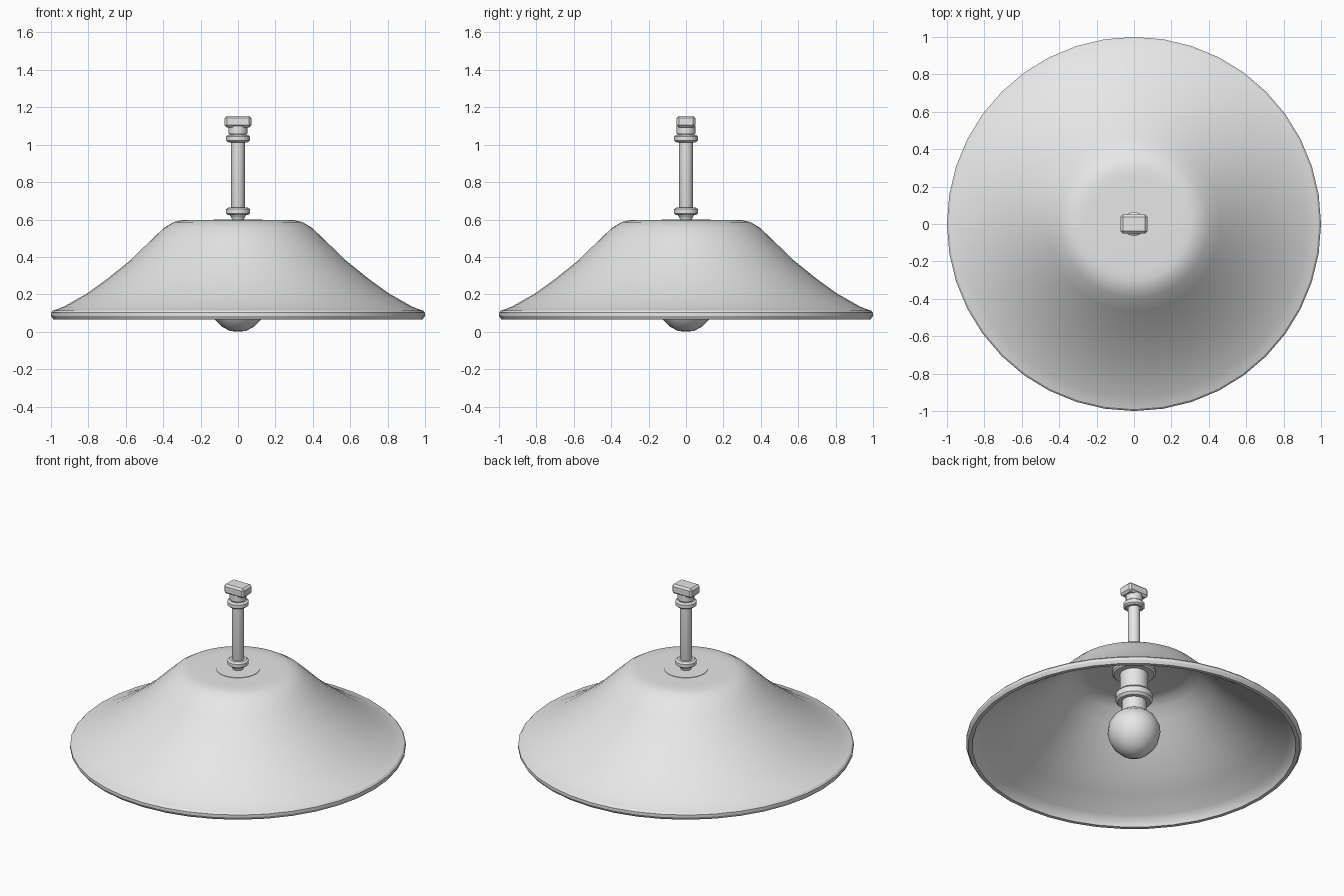
import bpy, bmesh, math
from mathutils import Matrix

if "Cube" in bpy.data.objects:
    bpy.data.objects.remove(bpy.data.objects["Cube"])

metal = bpy.data.materials.new("light_grey")
metal.diffuse_color = (0.8, 0.8, 0.8, 1)
metal.use_nodes = True
metal.node_tree.nodes["Principled BSDF"].inputs["Base Color"].default_value = metal.diffuse_color


def finish(name, bm, angle=30):
    bmesh.ops.recalc_face_normals(bm, faces=bm.faces)
    mesh = bpy.data.meshes.new(name)
    bm.to_mesh(mesh)
    bm.free()
    mesh.materials.append(metal)
    obj = bpy.data.objects.new(name, mesh)
    bpy.context.collection.objects.link(obj)
    bpy.ops.object.select_all(action='DESELECT')
    obj.select_set(True)
    bpy.context.view_layer.objects.active = obj
    bpy.ops.object.shade_smooth_by_angle(angle=math.radians(angle))
    return obj


def lathe(name, profile, sides, angle=30):
    """Revolve (radius, height) points around z."""
    bm = bmesh.new()
    verts = [bm.verts.new((r, 0, z)) for r, z in profile]
    edges = [bm.edges.new(pair) for pair in zip(verts, verts[1:])]
    bmesh.ops.spin(bm, geom=verts + edges, cent=(0, 0, 0), axis=(0, 0, 1),
                   angle=2 * math.pi, steps=sides)
    bmesh.ops.remove_doubles(bm, verts=bm.verts, dist=1e-4)
    return finish(name, bm, angle)


def bevelled_box(name, size, z, bevel):
    bm = bmesh.new()
    bmesh.ops.create_cube(bm, size=1, matrix=Matrix.Translation((0, 0, z))
                          @ Matrix.Diagonal((*size, 1)))
    bmesh.ops.bevel(bm, geom=bm.edges[:], offset=bevel, segments=1,
                    affect='EDGES')
    return finish(name, bm)


# Flared shade: outer wall, rolled rim, then inner wall
outer = [(0, .597), (.25, .597), (.30, .596), (.345, .586), (.395, .556),
         (.465, .49), (.572, .385), (.705, .278), (.81, .203), (.93, .135)]
rim = [(.965, .121), (.99, .113), (1, .102), (1, .085), (.988, .066),
       (.965, .066), (.955, .09)]
inner = [(.92, .122), (.80, .19), (.695, .265), (.562, .372), (.455, .477),
         (.387, .541), (.34, .57), (.295, .58), (0, .582)]
lathe("shade", outer + rim + inner, 40)

# Round plate where the stem and socket meet the shade
lathe("mounting_plate", [(0, .6), (.13, .6), (.13, .565), (.12, .555), (0, .555)], 32)

# Hanging stem with a collar at each end
lathe("stem", [(0, .595), (.03, .595), (.037, .615), (.037, 1.03), (0, 1.03)], 16)
for name, z in (("lower_collar", .644), ("upper_collar", 1.033)):
    lathe(name, [(0, z - .02), (.052, z - .02), (.064, z - .011),
                 (.064, z + .011), (.052, z + .02), (0, z + .02)], 16)
lathe("stem_foot", [(0, .603), (.03, .603), (.045, .625), (0, .625)], 16)

# Ceiling bracket
lathe("bracket_neck", [(0, 1.04), (.037, 1.04), (.05, 1.062), (.05, 1.1), (0, 1.1)], 16)
bevelled_box("bracket_block", (.144, .1, .062), 1.123, .012)

# Lamp socket with a ring
lathe("socket", [(0, .57), (.085, .57), (.085, .41), (.075, .38),
                 (.075, .27), (0, .27)], 16)
lathe("socket_ring", [(0, .432), (.098, .432), (.112, .417), (.112, .382),
                      (.098, .367), (0, .367)], 16)

# Bulb
lathe("bulb", [(0, .3), (.075, .295), (.125, .257), (.153, .205), (.158, .155),
               (.145, .102), (.123, .064), (.085, .026), (.042, .004), (0, 0)], 16, 25)
